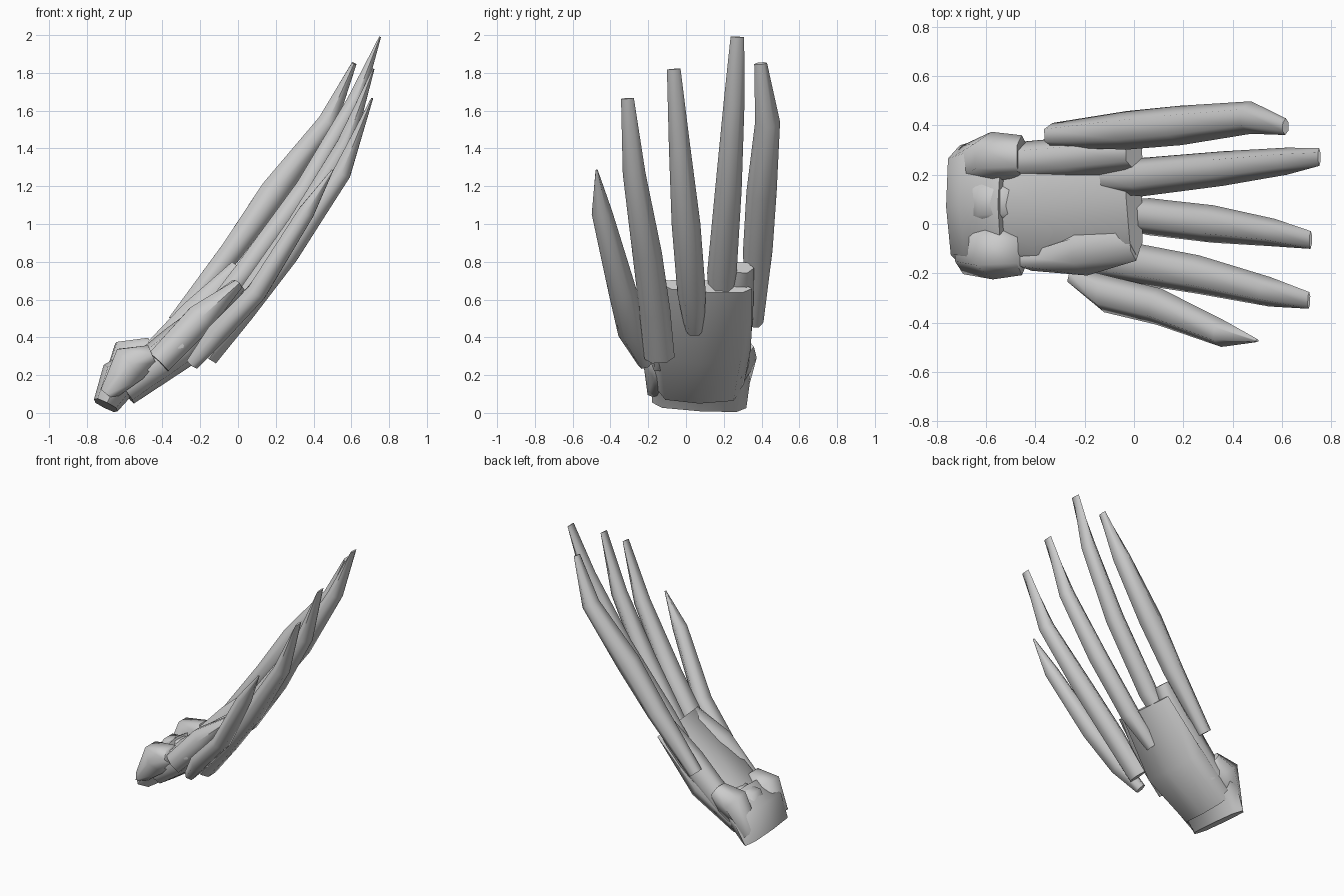
import bpy, bmesh, math
from mathutils import Vector

if "Cube" in bpy.data.objects:
    bpy.data.objects.remove(bpy.data.objects["Cube"])


def loft(name, rings, sides=6, power=1.0, turn=0.0):
    """Tube through rings of (x, y, z, half width, half thickness)."""
    bm = bmesh.new()
    pts = [Vector(r[:3]) for r in rings]
    loops = []
    for i, r in enumerate(rings):
        tan = (pts[min(i + 1, len(pts) - 1)] - pts[max(i - 1, 0)]).normalized()
        side = (Vector((0, 1, 0)) - tan * tan.y).normalized()
        nrm = tan.cross(side)
        loop = []
        for k in range(sides):
            a = 2 * math.pi * k / sides + turn
            c, s = math.cos(a), math.sin(a)
            c = math.copysign(abs(c) ** power, c)
            s = math.copysign(abs(s) ** power, s)
            loop.append(bm.verts.new(pts[i] + side * c * r[3] + nrm * s * r[4]))
        loops.append(loop)
    for a, b in zip(loops, loops[1:]):
        for k in range(sides):
            j = (k + 1) % sides
            bm.faces.new((a[k], a[j], b[j], b[k]))
    bm.faces.new(loops[0][::-1])
    bm.faces.new(loops[-1])
    bmesh.ops.recalc_face_normals(bm, faces=bm.faces)
    me = bpy.data.meshes.new(name)
    bm.to_mesh(me)
    bm.free()
    ob = bpy.data.objects.new(name, me)
    bpy.context.collection.objects.link(ob)
    bpy.ops.object.select_all(action='DESELECT')
    ob.select_set(True)
    bpy.context.view_layer.objects.active = ob
    bpy.ops.object.shade_smooth_by_angle(angle=math.radians(75))
    return ob


# Five long tapering fingers, base to chisel tip
fingers = {
    "finger_1": [(-.33, .36, .48, .05, .05), (-.03, .38, .86, .078, .07), (.19, .4, 1.17, .08, .085),
                 (.475, .432, 1.54, .066, .06), (.615, .395, 1.85, .034, .015)],
    "finger_2": [(-.17, .19, .5, .06, .05), (.03, .19, .74, .078, .065), (.36, .225, 1.19, .07, .065),
                 (.62, .255, 1.65, .055, .05), (.752, .272, 1.99, .036, .006)],
    "finger_3": [(-.13, .045, .44, .05, .05), (.06, .03, .63, .075, .065), (.32, 0, 1.0, .076, .065),
                 (.57, -.035, 1.42, .056, .055), (.717, -.065, 1.82, .036, .006)],
    "finger_4": [(-.15, -.14, .29, .08, .05), (.03, -.165, .54, .082, .07), (.26, -.205, .84, .078, .07),
                 (.55, -.275, 1.27, .06, .055), (.71, -.31, 1.665, .034, .006)],
    "finger_5": [(-.24, -.215, .26, .04, .04), (-.11, -.285, .42, .075, .065), (.1, -.335, .64, .075, .06),
                 (.36, -.445, 1.06, .055, .05), (.5, -.473, 1.285, .006, .006)],
}
for name, rings in fingers.items():
    loft(name, rings, 6)

# Palm slab and the bones on its back
loft("palm", [(-.61, .07, .13, .23, .10), (-.31, .08, .35, .265, .12), (.0, .11, .67, .24, .045)], 8, .7)
loft("palm_edge_upper", [(-.5, .25, .24, .08, .09), (-.22, .27, .51, .085, .11), (.0, .29, .77, .07, .05)], 6)
loft("palm_edge_lower", [(-.42, -.15, .27, .04, .08), (-.2, -.11, .5, .1, .09), (.0, -.07, .68, .08, .03)], 6)

# Wrist cuff and its pads
loft("wrist_cuff", [(-.7, .07, .04, .25, .07), (-.63, .08, .18, .26, .11), (-.5, .08, .26, .24, .1)], 8, .7)
for name, y0, y1, w, z in (("pad_upper", .23, .275, .1, .05), ("pad_middle", .08, .09, .11, -.01),
                           ("pad_lower", -.1, -.11, .115, .01)):
    loft(name, [(-.69, y0, .1, w * .9, .05), (-.57, y1, .25 + z, w, .12), (-.455, y1, .3 + z, w * .85, .06)], 6)
